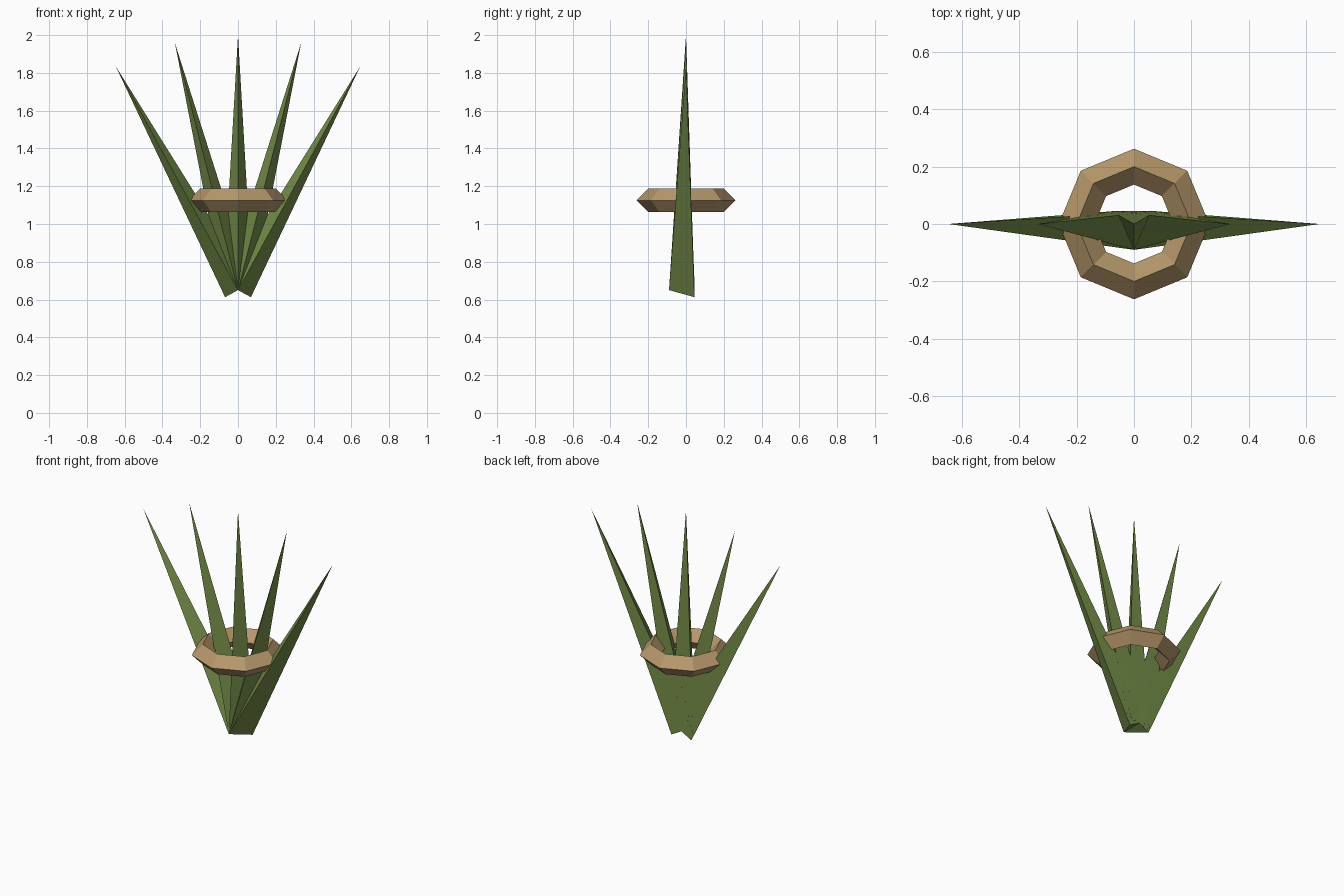
import bpy, math
from mathutils import Matrix, Vector

if "Cube" in bpy.data.objects:
    bpy.data.objects.remove(bpy.data.objects["Cube"])


def material(name, rgb):
    m = bpy.data.materials.new(name)
    m.diffuse_color = (*rgb, 1)
    m.use_nodes = True
    m.node_tree.nodes["Principled BSDF"].inputs["Base Color"].default_value = m.diffuse_color
    return m


GREEN = material("leaf green", (0.175, 0.268, 0.065))
TAN = material("tan band", (0.47, 0.315, 0.148))


def add_mesh(name, verts, faces, mat):
    me = bpy.data.meshes.new(name)
    me.from_pydata(verts, [], faces)
    me.materials.append(mat)
    ob = bpy.data.objects.new(name, me)
    bpy.context.collection.objects.link(ob)
    return ob


# Fan of three-sided pointed leaves, all tilted about one base point
BASE, LENGTH, RADIUS = Vector((0, 0, 0.65)), 1.35, 0.09
for i in range(5):
    tilt = Matrix.Rotation((i - 2) * 0.25, 3, 'Y')
    pts = [Vector((RADIUS * math.cos(a), RADIUS * math.sin(a), 0))
           for a in (math.radians(-90 + 120 * k) for k in range(3))]
    pts.append(Vector((0, 0, LENGTH)))
    add_mesh(f"leaf_{i + 1}", [BASE + tilt @ p for p in pts],
             [(2, 1, 0), (0, 1, 3), (1, 2, 3), (2, 0, 3)], GREEN)

# Eight-sided binding ring with a diamond cross-section
MAJOR, MINOR, RING_Z, N, M = 0.2, 0.0625, 1.125, 8, 4
verts, faces = [], []
for i in range(N):
    a = 2 * math.pi * i / N
    for j in range(M):
        b = 2 * math.pi * j / M
        r = MAJOR + MINOR * math.cos(b)
        verts.append((r * math.cos(a), r * math.sin(a), RING_Z + MINOR * math.sin(b)))
        i2, j2 = (i + 1) % N, (j + 1) % M
        faces.append((i * M + j, i2 * M + j, i2 * M + j2, i * M + j2))
add_mesh("binding_ring", verts, faces, TAN)
